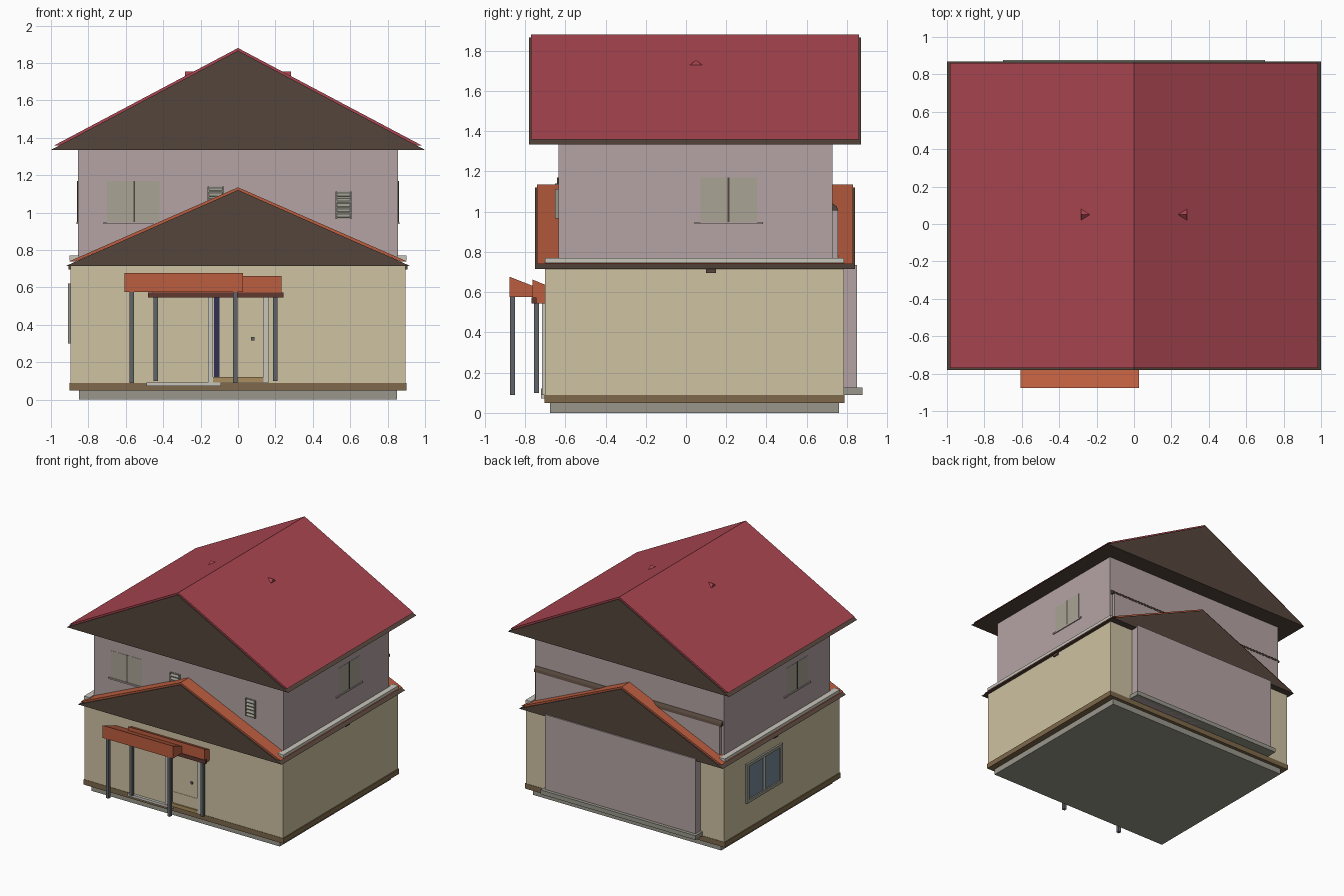
import bpy, bmesh

if "Cube" in bpy.data.objects:
    bpy.data.objects.remove(bpy.data.objects["Cube"])

MATS = {}
COL = {
    "cream": (0.62, 0.54, 0.36), "mauve": (0.46, 0.37, 0.37), "brown": (0.09, 0.06, 0.045),
    "red": (0.40, 0.06, 0.08), "orange": (0.50, 0.11, 0.05), "stone": (0.32, 0.31, 0.26),
    "trim": (0.58, 0.56, 0.50), "band": (0.21, 0.14, 0.07), "steel": (0.12, 0.13, 0.14),
    "navy": (0.03, 0.03, 0.08), "glass": (0.18, 0.24, 0.32), "pane": (0.40, 0.37, 0.30),
    "tan": (0.40, 0.27, 0.11), "wood": (0.12, 0.04, 0.03),
}


def finish(bm, name, col):
    bmesh.ops.recalc_face_normals(bm, faces=bm.faces)
    me = bpy.data.meshes.new(name)
    bm.to_mesh(me)
    bm.free()
    if col not in MATS:
        MATS[col] = bpy.data.materials.new(col)
        MATS[col].diffuse_color = (*COL[col], 1)
    me.materials.append(MATS[col])
    ob = bpy.data.objects.new(name, me)
    bpy.context.collection.objects.link(ob)
    return ob


def extrude(name, col, pts, vec):
    """Closed outline of 3D points pushed along vec."""
    bm = bmesh.new()
    f = bm.faces.new([bm.verts.new(p) for p in pts])
    r = bmesh.ops.extrude_face_region(bm, geom=[f])
    bmesh.ops.translate(bm, vec=vec, verts=[v for v in r["geom"] if isinstance(v, bmesh.types.BMVert)])
    return finish(bm, name, col)


def box(name, col, x0, x1, y0, y1, z0, z1):
    pts = [(x0, y0, z0), (x1, y0, z0), (x1, y1, z0), (x0, y1, z0)]
    return extrude(name, col, pts, (0, 0, z1 - z0))


def profile_y(name, col, xz, y0, y1):
    return extrude(name, col, [(x, y0, z) for x, z in xz], (0, y1 - y0, 0))


def profile_x(name, col, yz, x0, x1):
    return extrude(name, col, [(x0, y, z) for y, z in yz], (x1 - x0, 0, 0))


def gable(name, col, half, z_eave, z_top, y0, y1, tiles):
    """Solid dark gable with a thin tiled sheet over it."""
    profile_y(name + "_gable", "brown", [(-half, z_eave), (half, z_eave), (0, z_top - 0.014)], y0, y1)
    h, ze, t = half - 0.017, z_eave + 0.024, 0.018
    profile_y(name + "_tiles", tiles, [(-h, ze), (0, z_top), (h, ze), (h - 0.035, ze), (0, z_top - t), (0.035 - h, ze)],
              y0 + 0.01, y1 - 0.01)


# Ground floor
box("foundation", "stone", -0.85, 0.85, -0.675, 0.76, 0, 0.05)
box("base_band", "band", -0.902, 0.902, -0.703, 0.788, 0.048, 0.09)
box("ground_walls", "cream", -0.895, 0.895, -0.7, 0.785, 0.09, 0.725)
gable("lower_roof", "orange", 0.92, 0.715, 1.135, -0.75, 0.84, "orange")

# Upper floor
box("upper_walls", "mauve", -0.855, 0.855, -0.635, 0.728, 0.72, 1.34)
gable("upper_roof", "red", 1.0, 1.335, 1.88, -0.78, 0.87, "red")

# Side ledges, eave brackets and roof vents
for s, side in ((1, "right"), (-1, "left")):
    box(side + "_ledge", "trim", s * 0.85, s * 0.9, -0.7, 0.785, 0.745, 0.77)
    box(side + "_eave_bracket", "brown", s * 0.89, s * 0.905, 0.1, 0.15, 0.695, 0.72)
    profile_x(side + "_roof_vent", "red", [(0.02, 1.73), (0.08, 1.73), (0.05, 1.755)], s * 0.23, s * 0.283)

# Back bay on the ground floor
box("back_bay", "mauve", -0.68, 0.68, 0.78, 0.85, 0.09, 0.735)
box("back_bay_sill", "stone", -0.7, 0.7, 0.78, 0.877, 0.09, 0.125)

# Back panel on the upper floor with its top rail
box("upper_back_panel", "mauve", -0.83, 0.83, 0.725, 0.755, 0.74, 1.01)
profile_x("upper_back_rail", "brown", [(0.725, 1.005), (0.757, 1.005), (0.75, 1.025), (0.725, 1.045)], -0.845, 0.845)


# Upper windows: pane, mullion and sill
for s, side in ((1, "right"), (-1, "left")):
    x, yc = s * 0.85, s * 0.212
    box(side + "_upper_pane", "pane", x, s * 0.857, yc - 0.14, yc + 0.14, 0.95, 1.17)
    box(side + "_upper_mullion", "brown", x, s * 0.86, yc - 0.005, yc + 0.005, 0.95, 1.17)
    box(side + "_upper_sill", "mauve", x, s * 0.863, yc - 0.17, yc + 0.17, 0.938, 0.95)
box("front_upper_pane", "pane", -0.7, -0.42, -0.637, -0.63, 0.95, 1.17)
box("front_upper_mullion", "brown", -0.56, -0.55, -0.641, -0.63, 0.95, 1.17)
box("front_upper_sill", "mauve", -0.72, -0.4, -0.645, -0.63, 0.938, 0.95)

# Small louvred windows on the upper front
for i, (x, z) in enumerate(((-0.163, 0.995), (0.52, 0.967))):
    n = f"louvre_{i}_"
    box(n + "back", "stone", x, x + 0.087, -0.639, -0.63, z, z + 0.145)
    for xx in (x, x + 0.079):
        box(n + "jamb", "stone", xx, xx + 0.008, -0.65, -0.63, z, z + 0.145)
    for k in range(5):
        zz = z + 0.004 + k * 0.028
        profile_x(n + "slat", "stone", [(-0.652, zz), (-0.652, zz + 0.006), (-0.634, zz + 0.026), (-0.634, zz + 0.02)],
                  x + 0.004, x + 0.083)

# Two-pane window on the left ground wall
wy0, wy1, wz0, wz1 = 0.05, 0.51, 0.3, 0.62
box("side_window_glass", "glass", -0.899, -0.89, wy0, wy1, wz0, wz1)
for y in (wy0, wy1 - 0.03):
    box("side_window_jamb", "stone", -0.91, -0.89, y, y + 0.03, wz0, wz1)
for z in (wz0, wz1 - 0.025):
    box("side_window_rail", "stone", -0.91, -0.89, wy0 + 0.03, wy1 - 0.03, z, z + 0.025)
box("side_window_mullion", "trim", -0.905, -0.89, 0.27, 0.29, wz0 + 0.025, wz1 - 0.025)

# Front door with frame, knob and steps
box("door_leaf", "cream", -0.1, 0.137, -0.705, -0.69, 0.12, 0.56)
box("door_lower_panel", "cream", -0.095, 0.132, -0.708, -0.69, 0.12, 0.21)
box("door_side_strip", "navy", -0.128, -0.1, -0.706, -0.69, 0.12, 0.56)
for x in (-0.16, 0.137):
    box("door_jamb", "trim", x, x + 0.026, -0.715, -0.69, 0.09, 0.57)
box("door_knob", "steel", 0.07, 0.087, -0.715, -0.7, 0.317, 0.335)
box("door_step", "tan", -0.134, 0.137, -0.72, -0.69, 0.092, 0.12)
box("front_step", "trim", -0.49, -0.09, -0.722, -0.69, 0.072, 0.092)

# Porch canopies sloping down to the wall
profile_x("outer_canopy", "orange", [(-0.878, 0.575), (-0.878, 0.677), (-0.7, 0.607), (-0.7, 0.575)], -0.608, 0.027)
profile_x("inner_canopy", "orange", [(-0.762, 0.57), (-0.762, 0.662), (-0.695, 0.635), (-0.695, 0.545), (-0.74, 0.545)],
          -0.46, 0.232)
box("porch_beam", "wood", -0.482, 0.242, -0.767, -0.743, 0.545, 0.574)

# Porch posts
for name, xs, y, z0, z1 in (("outer_post", (-0.568, -0.014), -0.862, 0.09, 0.58),
                            ("inner_post", (-0.44, 0.2), -0.743, 0.1, 0.55)):
    for x in xs:
        box(name, "steel", x - 0.012, x + 0.012, y - 0.012, y + 0.012, z0, z1)

for m in bpy.data.materials:
    if m.users and not m.is_grease_pencil:
        m.use_nodes = True
        m.node_tree.nodes["Principled BSDF"].inputs["Base Color"].default_value = m.diffuse_color
